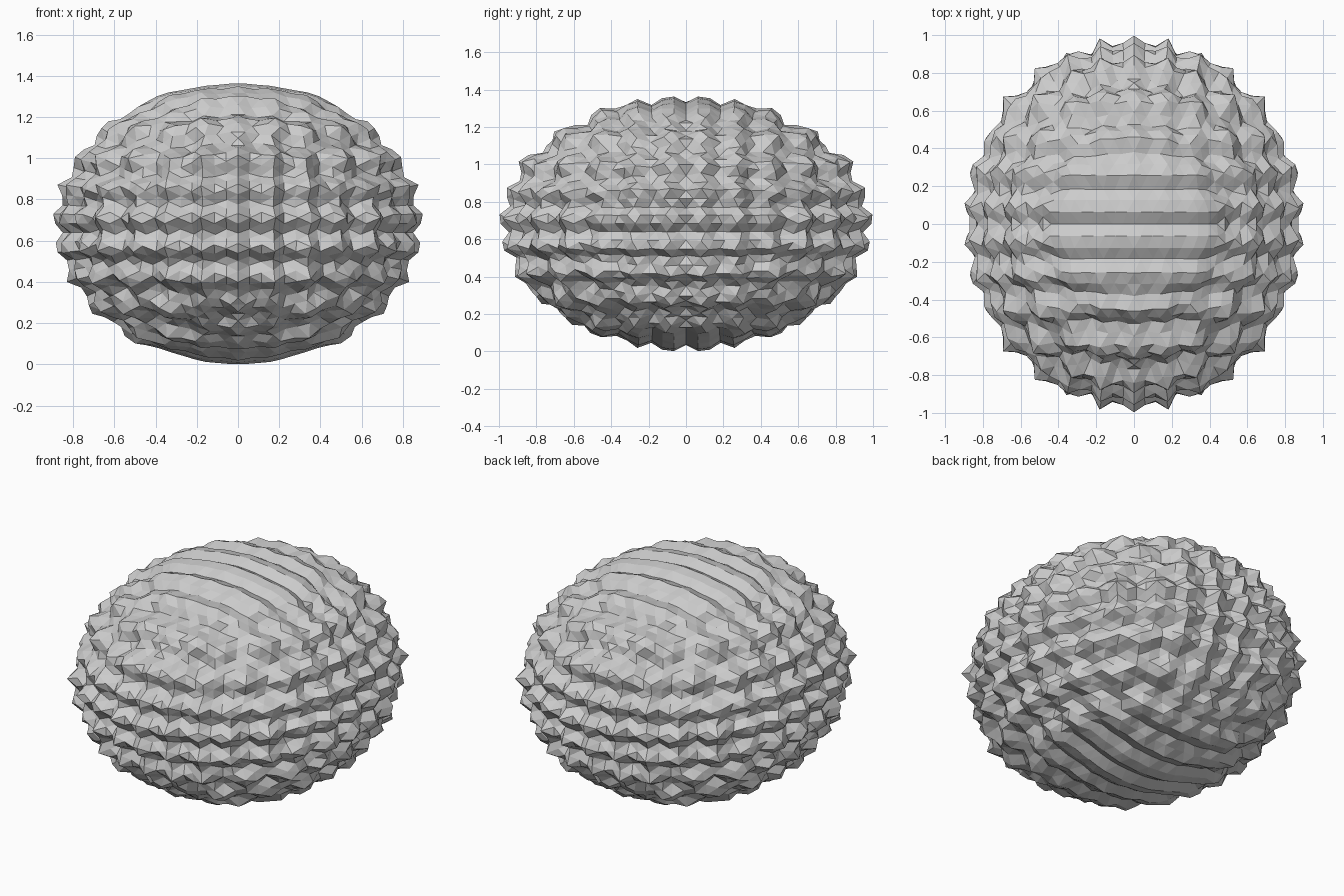
import bpy
import bmesh
import math
from mathutils import Vector

cube = bpy.data.objects.get("Cube")
if cube:
    bpy.data.objects.remove(cube, do_unlink=True)

RADII = Vector((0.86, 0.949, 0.67))
CENTRE = Vector((0, 0, 0.683))
LEVELS = 4          # subdivisions of the icosahedron
HEIGHT = 0.032      # height of one set of waves relative to the radius
PHI = (1 + math.sqrt(5)) / 2


def bumps(n):
    """Three crossing sets of waves; each fades out where it would form rings."""
    tiers = math.cos(29.2 * (n.z - 0.04)) * math.hypot(n.x, n.y)
    slices = -math.cos(33 * n.y) * math.hypot(n.x, n.z)
    columns = math.cos(33 * n.x) * abs(n.y)
    return tiers + slices + columns


# Icosahedron with its edges lined up with the axes
bm = bmesh.new()
for a in (-1, 1):
    for b in (-PHI, PHI):
        for corner in ((a, 0, b), (b, a, 0), (0, b, a)):
            bm.verts.new(corner)
bmesh.ops.convex_hull(bm, input=bm.verts[:])

# Round it into a fine triangle sphere
for level in range(LEVELS):
    bmesh.ops.subdivide_edges(bm, edges=bm.edges[:], cuts=1, use_grid_fill=True)
    for v in bm.verts:
        v.co.normalize()
bmesh.ops.triangulate(bm, faces=bm.faces[:])

# Raise the knobs on a flattened body standing on the ground
for v in bm.verts:
    v.co = v.co * (1 + HEIGHT * bumps(v.co)) * RADII + CENTRE
bmesh.ops.recalc_face_normals(bm, faces=bm.faces[:])

mesh = bpy.data.meshes.new("bumpy_boulder")
bm.to_mesh(mesh)
bm.free()

# Plain grey stone, flat shaded
stone = bpy.data.materials.new("light_grey_stone")
stone.use_nodes = True
colour = (0.6, 0.6, 0.6, 1.0)
stone.diffuse_color = colour
stone.node_tree.nodes["Principled BSDF"].inputs["Base Color"].default_value = colour
mesh.materials.append(stone)

boulder = bpy.data.objects.new("bumpy_boulder", mesh)
bpy.context.scene.collection.objects.link(boulder)
